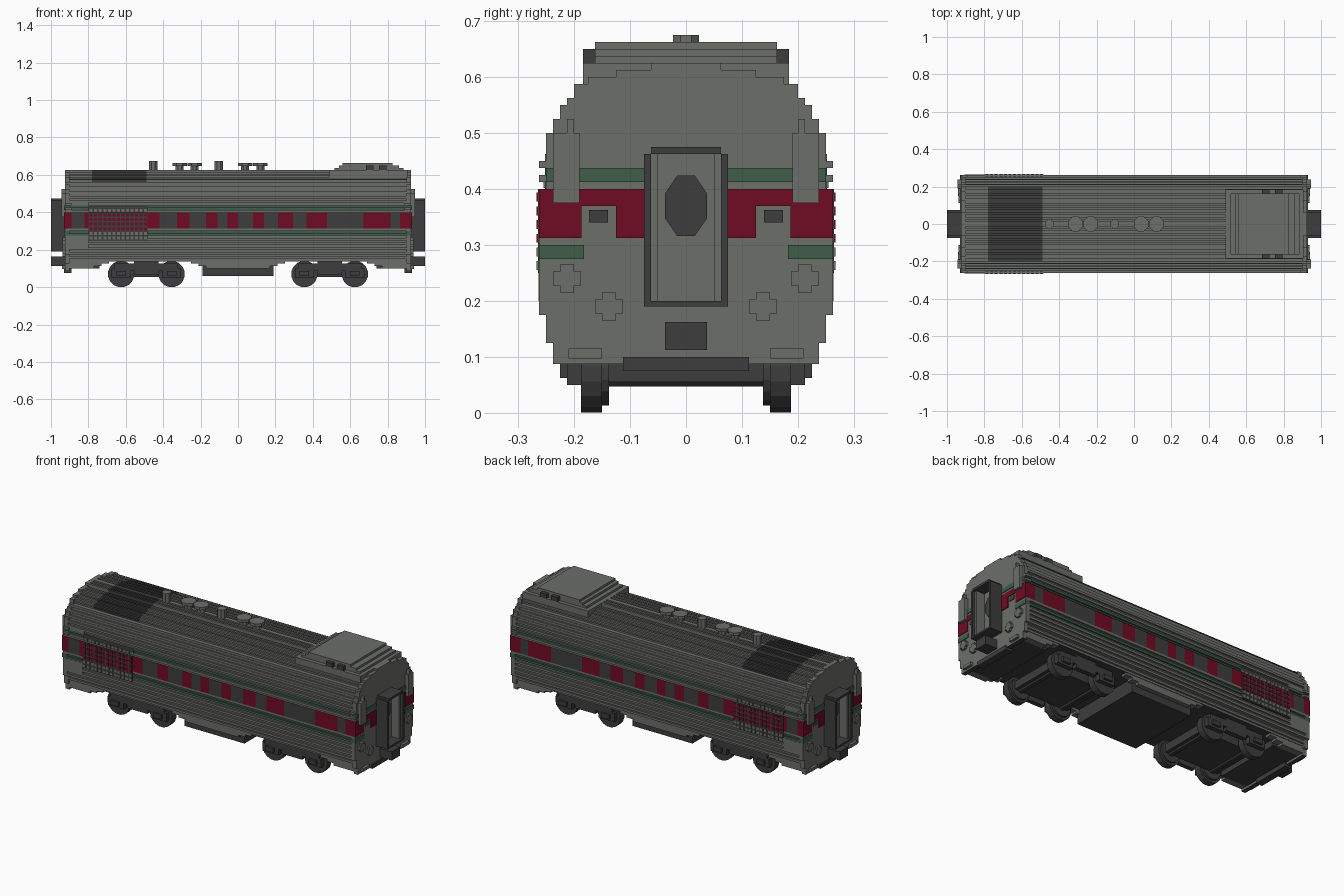
import bpy, bmesh, math
from mathutils import Matrix, Vector

if "Cube" in bpy.data.objects:
    bpy.data.objects.remove(bpy.data.objects["Cube"])

V = 0.0125  # block size


def make_mat(name, rgb):
    lin = [((c / 255 + 0.055) / 1.055) ** 2.4 for c in rgb] + [1.0]
    m = bpy.data.materials.new(name)
    m.use_nodes = True
    m.diffuse_color = lin
    m.node_tree.nodes["Principled BSDF"].inputs["Base Color"].default_value = lin
    return m


MATS = [make_mat("steel_grey", (108, 110, 106)), make_mat("dark_grey", (61, 61, 61)),
        make_mat("deep_red", (112, 11, 34)), make_mat("muted_green", (62, 93, 74))]
GREY, DARK, RED, GREEN = range(4)


def finish(bm, name):
    me = bpy.data.meshes.new(name)
    bmesh.ops.recalc_face_normals(bm, faces=bm.faces)
    bm.to_mesh(me)
    bm.free()
    for m in MATS:
        me.materials.append(m)
    ob = bpy.data.objects.new(name, me)
    bpy.context.collection.objects.link(ob)
    return ob


def add_box(bm, x, y, z, mat):
    size = [abs(a[1] - a[0]) for a in (x, y, z)]
    mid = Vector([(a[0] + a[1]) / 2 for a in (x, y, z)])
    r = bmesh.ops.create_cube(bm, size=1, matrix=Matrix.Translation(mid) @ Matrix.Diagonal((*size, 1)))
    for f in {f for v in r["verts"] for f in v.link_faces}:
        f.material_index = mat


def add_disc(bm, mid, r, depth, axis, sides, mat, scale=(1, 1, 1)):
    rot = {"z": Matrix(), "y": Matrix.Rotation(math.pi / 2, 4, "X"),
           "x": Matrix.Rotation(math.pi / 2, 4, "Y")}[axis]
    turn = Matrix.Rotation(math.pi / sides, 4, "Z")
    m = Matrix.Translation(mid) @ Matrix.Diagonal((*scale, 1)) @ rot @ turn
    res = bmesh.ops.create_cone(bm, cap_ends=True, segments=sides, radius1=r, radius2=r, depth=depth, matrix=m)
    for f in {f for v in res["verts"] for f in v.link_faces}:
        f.material_index = mat


def sx(s, a, b):
    return tuple(sorted((s * a, s * b)))


# Body cross-section: stepped sides and roof, optionally ribbed
SIDE = [(.125, .2375), (.175, .25), (.40, .2625), (.50, .25), (.525, .2375), (.55, .225), (.5625, .2125), (.575, .2)]
ROOF = [(.0625, .625), (.125, .6125), (.175, .6), (.2, .5875)]
RIB = 0.01


def lookup(table, v):
    return next((b for a, b in table if v < a), table[-1][1])


def profile(z0, ribs):
    half = []
    for i in range(round(z0 / V), 46):
        hw = lookup(SIDE, (i + .5) * V)
        if ribs and i % 2 and not 24 <= i < 33:
            hw -= RIB
        half += [(hw, i * V), (hw, (i + 1) * V)]
    for i in range(15, -1, -1):
        top = lookup(ROOF, (i + .5) * V) - (RIB if ribs and i % 2 else 0)
        half += [((i + 1) * V, top), (i * V, top)]
    half[-1] = (0, half[-1][1])
    pts = half + [(-y, z) for y, z in reversed(half[:-1])]
    out = []
    for p in pts:
        if not out or (abs(p[0] - out[-1][0]) + abs(p[1] - out[-1][1])) > 1e-6:
            out.append(p)
    return out


WINDOWS = [(-.89, -.82), (-.42, -.325), (-.26, -.17), (-.11, -.055), (0, .08), (.14, .215),
           (.295, .365), (.475, .67), (.815, .865)]
PATCH = (-.78, -.49)


def paint(f):
    c = f.calc_center_median()
    if abs(f.normal.x) > .5:
        return GREY
    if c.z > .565:
        return DARK if PATCH[0] < c.x < PATCH[1] else GREY
    if f.normal.z < -.5 and abs(c.y) < .1:
        return DARK
    if .3125 < c.z < .4:
        return DARK if any(a < c.x < b for a, b in WINDOWS) else RED
    return GREEN if .275 < c.z < .3 or .4125 < c.z < .4375 else GREY


def shell(name, stations, z0, ribs):
    bm = bmesh.new()
    pts = profile(z0, ribs)
    loops = [[bm.verts.new((x, y, z)) for y, z in pts] for x in stations]
    for a, b in zip(loops, loops[1:]):
        for i in range(len(pts)):
            j = (i + 1) % len(pts)
            bm.faces.new((a[i], a[j], b[j], b[i]))
    bm.faces.new(loops[0])
    bm.faces.new(loops[-1])
    bmesh.ops.recalc_face_normals(bm, faces=bm.faces)
    bm.normal_update()
    for f in bm.faces:
        f.material_index = paint(f)
    finish(bm, name)


shell("ribbed_body", sorted({-.9, .9, *PATCH, *[e for w in WINDOWS for e in w]}), .1375, True)
for s, side in ((1, "left"), (-1, "right")):
    shell(side + "_end_wall", sx(s, .9, .925), .0875, False)

# Skirts along the lower edge and underfloor equipment
bm = bmesh.new()
for s in (-1, 1):
    for a, b, z in ((.77, .9, .1), (.73, .77, .1125), (.69, .73, .125), (0, .17, .1), (.17, .21, .1125), (.21, .25, .125)):
        for t in (-1, 1):
            add_box(bm, sx(s, a, b), sx(t, .2, .2375), (z, .1375), GREY)
finish(bm, "side_skirts")
bm = bmesh.new()
add_box(bm, (-.19, .19), (-.2125, .2125), (.06, .1375), DARK)
for s in (-1, 1):
    add_box(bm, sx(s, .74, .9), (-.2, .2), (.1, .1375), DARK)
    add_box(bm, sx(s, .89, .93), (-.1125, .1125), (.075, .1), DARK)
finish(bm, "underfloor_boxes")

# Side door panels and perforated grilles
for t, side in ((-1, "front"), (1, "back")):
    bm = bmesh.new()
    add_box(bm, (-.905, -.8), sx(t, .25, .2635), (.2, .275), GREY)
    add_box(bm, (-.905, -.8), sx(t, .24, .2515), (.4375, .4625), GREY)
    finish(bm, side + "_side_door")
    bm = bmesh.new()
    add_box(bm, (-.8, -.485), sx(t, .255, .264), (.25, .4), DARK)
    add_box(bm, (-.8, -.485), sx(t, .243, .252), (.4, .4375), DARK)
    for i in range(13):
        for j in range(7):
            x, z = -.793 + i * .0242, .255 + j * .0245
            y = .263 if z < .39 else .251
            add_box(bm, (x, x + .016), sx(t, y, y + .004), (z, z + .016), RED if .3 < z < .39 else GREY)
    finish(bm, side + "_side_grille")

# Raised roof housing with stepped ends and small vents
bm = bmesh.new()
for a, b, hw, z in ((.49, .905, .184, .625), (.515, .885, .1625, .6375), (.54, .86, .1625, .65), (.56, .825, .1625, .6625)):
    add_box(bm, (a, b), (-hw, hw), (.58, z), GREY)
for t in (-1, 1):
    for x in (.705, .775):
        add_box(bm, (x - .02, x + .02), sx(t, .15, .184), (.625, .65), DARK)
finish(bm, "roof_housing")

# Roof fans and exhaust stacks
bm = bmesh.new()
for x in (-.3125, -.2325, .0375, .12):
    add_disc(bm, (x, 0, .632), .024, .03, "z", 8, GREY)
    add_disc(bm, (x, 0, .655), .042, .016, "z", 8, GREY)
for x in (-.4525, -.1025):
    add_disc(bm, (x, 0, .645), .025, .06, "z", 8, GREY)
finish(bm, "roof_fans")

# End details
for s, side in ((1, "left"), (-1, "right")):
    bm = bmesh.new()
    for t in (-1, 1):
        for y0, y1, z0, z1, m in ((.07, .125, .3125, .4, RED), (.125, .1865, .37, .4, RED), (.1865, .2625, .3125, .4, RED),
                                  (.07, .25, .4125, .4375, GREEN), (.1825, .2625, .275, .3, GREEN),
                                  (.139, .173, .34, .3625, DARK)):
            add_box(bm, sx(s, .922, .929), sx(t, y0, y1), (z0, z1), m)
    finish(bm, side + "_end_stripes")

    bm = bmesh.new()
    for t in (-1, 1):
        add_box(bm, sx(s, .92, 1), sx(t, .0625, .075), (.19, .4625), DARK)
        add_box(bm, sx(s, .92, .985), sx(t, .05, .0625), (.2, .4625), GREY)
    add_box(bm, sx(s, .92, 1), (-.0625, .0625), (.4625, .475), DARK)
    add_box(bm, sx(s, .92, 1), (-.0625, .0625), (.19, .2), DARK)
    add_box(bm, sx(s, .92, .935), (-.05, .05), (.2, .4625), GREY)
    add_disc(bm, (s * .936, 0, .37), .0405, .008, "x", 8, DARK, (1, 1, 1.45))
    finish(bm, side + "_gangway_door")

    bm = bmesh.new()
    add_box(bm, sx(s, .9, 1), (-.0375, .0375), (.1125, .1625), DARK)
    finish(bm, side + "_coupler")

    bm = bmesh.new()
    for t in (-1, 1):
        for y, z in ((.2125, .24), (.1375, .19)):
            add_box(bm, sx(s, .92, .9375), sx(t, y - .025, y + .025), (z - .0125, z + .0125), GREY)
            add_box(bm, sx(s, .92, .9375), sx(t, y - .0125, y + .0125), (z - .025, z + .025), GREY)
        add_box(bm, sx(s, .92, .945), sx(t, .19, .2375), (.375, .5), GREY)
        add_box(bm, sx(s, .92, .945), sx(t, .2, .2125), (.5, .525), GREY)
        add_box(bm, sx(s, .92, .94), sx(t, .15, .21), (.0975, .115), GREY)
        for z in (.4125, .4375):
            add_box(bm, sx(s, .89, .925), sx(t, .24, .2625), (z, z + V), GREY)
    finish(bm, side + "_end_fittings")

    # Two-axle bogie
    bm = bmesh.new()
    c = s * .49
    add_box(bm, (c - .17, c + .17), (-.14, .14), (.055, .1), DARK)
    add_box(bm, (c - .06, c + .06), (-.1, .1), (.1, .14), DARK)
    for t in (-1, 1):
        add_box(bm, (c - .17, c + .17), sx(t, .1875, .2125), (.085, .125), DARK)
        add_box(bm, (c - .065, c + .065), sx(t, .1875, .2125), (.065, .14), DARK)
        for x in (c - .135, c + .135):
            add_disc(bm, (x, t * .16875, .07), .071, .0375, "y", 16, DARK)
            add_disc(bm, (x, t * .144, .07), .058, .0125, "y", 16, DARK)
            add_box(bm, (x - .05, x + .05), sx(t, .1875, .2125), (.05, .1), DARK)
            add_box(bm, (x - .025, x + .025), sx(t, .2125, .225), (.0625, .0875), DARK)
    for x in (c - .135, c + .135):
        add_disc(bm, (x, 0, .07), .025, .3, "y", 8, DARK)
    finish(bm, side + "_bogie")
